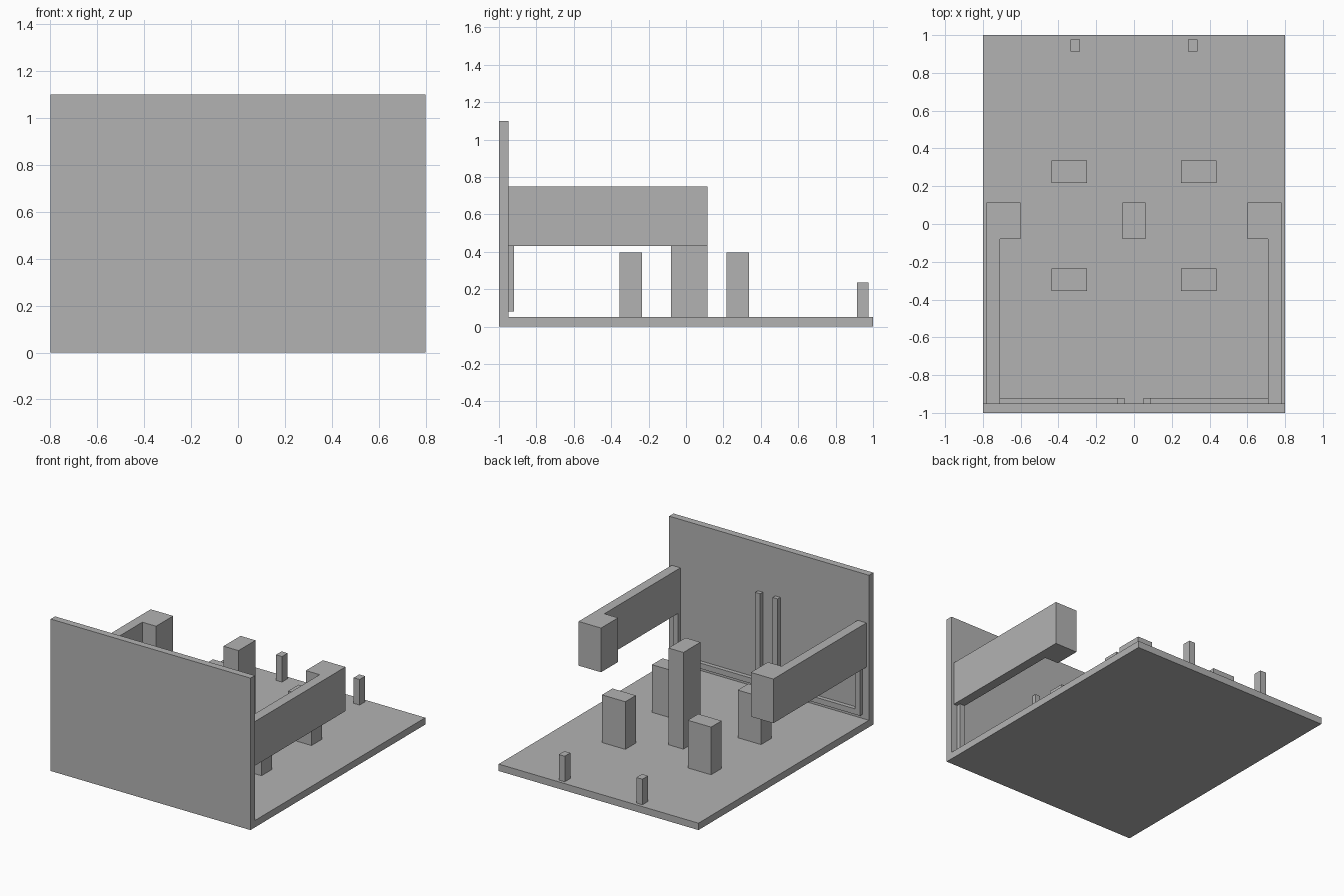
import bpy
import bmesh

cube = bpy.data.objects.get("Cube")
if cube:
    bpy.data.objects.remove(cube, do_unlink=True)

# Single grey material
GREY = (0.45, 0.45, 0.45, 1)
grey = bpy.data.materials.new("plain grey")
grey.use_nodes = True
grey.diffuse_color = GREY
grey.node_tree.nodes["Principled BSDF"].inputs["Base Color"].default_value = GREY


def extrude(name, outline, axis, low, high):
    """Extrude a flat outline along y or z between two positions."""
    bm = bmesh.new()
    place = (lambda a, b: (a, b, low)) if axis == "z" else (lambda a, b: (a, low, b))
    face = bm.faces.new([bm.verts.new(place(a, b)) for a, b in outline])
    grown = bmesh.ops.extrude_face_region(bm, geom=[face])
    for v in grown["geom"]:
        if isinstance(v, bmesh.types.BMVert):
            setattr(v.co, axis, high)
    bmesh.ops.recalc_face_normals(bm, faces=bm.faces)
    mesh = bpy.data.meshes.new(name)
    bm.to_mesh(mesh)
    bm.free()
    mesh.materials.append(grey)
    obj = bpy.data.objects.new(name, mesh)
    bpy.context.collection.objects.link(obj)
    return obj


def box(name, x, y, z):
    outline = [(x[0], y[0]), (x[1], y[0]), (x[1], y[1]), (x[0], y[1])]
    return extrude(name, outline, "z", *z)


FLOOR = 0.05
WALL = -0.95
TOP = 0.75

# Base and front wall
box("floor", (-0.8, 0.8), (-1, 1), (0, FLOOR))
box("front_wall", (-0.8, 0.8), (-1, WALL), (FLOOR, 1.1))

# Centre column
box("centre_column", (-0.06, 0.06), (-0.08, 0.115), (FLOOR, TOP))

for side, s in (("left", 1), ("right", -1)):
    # Hooked arm reaching back from the wall
    arm = [(0.78, WALL), (0.78, 0.115), (0.6, 0.115),
           (0.6, -0.08), (0.71, -0.08), (0.71, WALL)]
    extrude(side + "_arm", [(s * x, y) for x, y in arm], "z", 0.43, TOP)

    # Open-topped rail frame on the wall
    rail = [(0.05, TOP), (0.05, 0.08), (0.75, 0.08), (0.75, TOP),
            (0.71, TOP), (0.71, 0.12), (0.09, 0.12), (0.09, TOP)]
    extrude(side + "_rail_frame", [(s * x, z) for x, z in rail], "y", WALL, -0.92)

    # Blocks and rear post
    span = sorted((s * 0.25, s * 0.437))
    box(side + "_front_block", span, (-0.355, -0.235), (FLOOR, 0.395))
    box(side + "_back_block", span, (0.217, 0.337), (FLOOR, 0.395))
    box(side + "_rear_post", sorted((s * 0.287, s * 0.335)), (0.913, 0.977), (FLOOR, 0.235))
